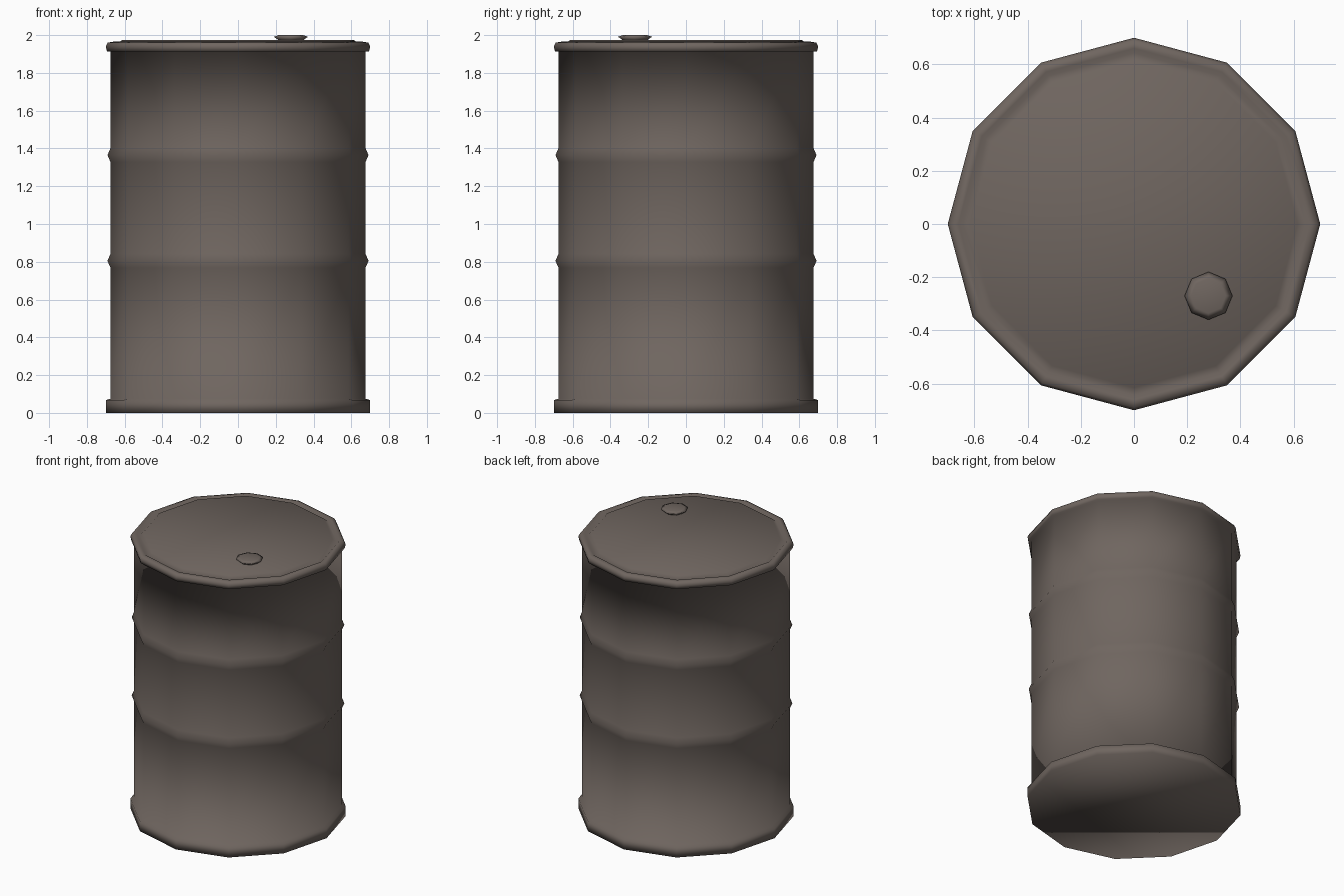
import bpy, bmesh, math

if "Cube" in bpy.data.objects:
    bpy.data.objects.remove(bpy.data.objects["Cube"])

paint = bpy.data.materials.new("brown grey metal")
paint.diffuse_color = (0.16, 0.132, 0.116, 1)
paint.use_nodes = True
paint.node_tree.nodes["Principled BSDF"].inputs["Base Color"].default_value = paint.diffuse_color


def lathe(name, profile, sides, centre=(0, 0)):
    """Spin (radius, z) points into a closed, smooth-shaded solid."""
    bm = bmesh.new()
    rings = []
    for r, z in profile:
        rings.append([bm.verts.new((centre[0] + r * math.cos(2 * math.pi * i / sides),
                                    centre[1] + r * math.sin(2 * math.pi * i / sides), z))
                      for i in range(sides)])
    for a, b in zip(rings, rings[1:]):
        for i in range(sides):
            j = (i + 1) % sides
            bm.faces.new((a[i], a[j], b[j], b[i]))
    bm.faces.new(rings[0][::-1])
    bm.faces.new(rings[-1])
    for f in bm.faces:
        f.smooth = True
    mesh = bpy.data.meshes.new(name)
    bm.to_mesh(mesh)
    bm.free()
    mesh.materials.append(paint)
    obj = bpy.data.objects.new(name, mesh)
    bpy.context.collection.objects.link(obj)
    return obj


# Drum shell: foot rim, two ribs, rolled top rim, groove and lid
profile = [(0.70, 0), (0.70, 0.068), (0.675, 0.075)]
for z in (0.805, 1.365):
    profile += [(0.675, z - 0.037), (0.691, z), (0.675, z + 0.037)]
profile += [(0.675, 1.912), (0.694, 1.914), (0.70, 1.94), (0.69, 1.96),
            (0.66, 1.965), (0.643, 1.952), (0.615, 1.973)]
lathe("drum_body", profile, 12)

# Filler cap on the lid
lathe("filler_cap", [(0.065, 1.965), (0.07, 1.977), (0.09, 1.991), (0.065, 2.0)], 8, (0.28, -0.27))
